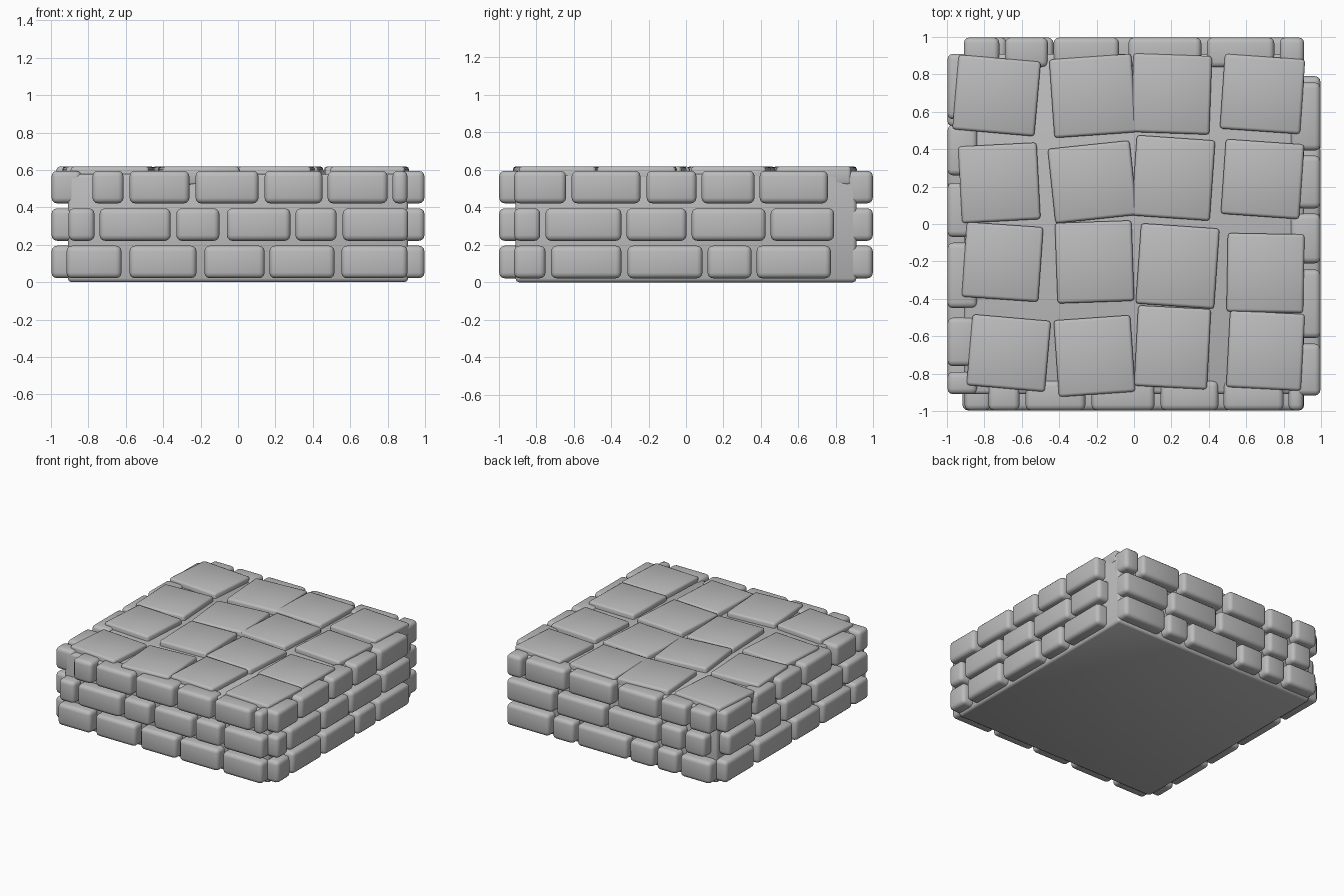
import bpy, bmesh, math
from mathutils import Matrix, Vector

if "Cube" in bpy.data.objects:
    bpy.data.objects.remove(bpy.data.objects["Cube"])

stone = bpy.data.materials.new("grey stone")
stone.diffuse_color = (0.5, 0.5, 0.5, 1)
stone.use_nodes = True
stone.node_tree.nodes["Principled BSDF"].inputs["Base Color"].default_value = stone.diffuse_color


def add_box(bm, center, size, bevel, segments, turn=0.0):
    """Add one bevelled block to a bmesh, turned about its own z axis."""
    part = bmesh.new()
    bmesh.ops.create_cube(part, size=1)
    bmesh.ops.scale(part, vec=size, verts=part.verts)
    bmesh.ops.bevel(part, geom=part.edges[:], offset=bevel, segments=segments,
                    profile=0.5, affect='EDGES')
    part.transform(Matrix.Translation(center) @ Matrix.Rotation(turn, 4, 'Z'))
    temp = bpy.data.meshes.new("temp")
    part.to_mesh(temp)
    part.free()
    bm.from_mesh(temp)
    bpy.data.meshes.remove(temp)


def finish(bm, name):
    mesh = bpy.data.meshes.new(name)
    bm.to_mesh(mesh)
    bm.free()
    mesh.materials.append(stone)
    ob = bpy.data.objects.new(name, mesh)
    bpy.context.collection.objects.link(ob)
    bpy.ops.object.select_all(action='DESELECT')
    bpy.context.view_layer.objects.active = ob
    ob.select_set(True)
    bpy.ops.object.shade_smooth_by_angle(angle=math.radians(50))
    return ob


# Mortar core
bm = bmesh.new()
add_box(bm, (0, 0, 0.289), (1.82, 1.82, 0.578), 0.02, 2)
finish(bm, "mortar_core")

# Brick courses: (start, end) along each wall, listed bottom, middle, top
front = [[(-.917, -.623), (-.58, -.222), (-.18, .142), (.168, .516), (.553, .906)],
         [(-.906, -.767), (-.74, -.36), (-.33, -.10), (-.06, .28), (.307, .527), (.56, .91)],
         [(-.778, -.612), (-.58, -.26), (-.227, .11), (.142, .452), (.479, .80), (.826, .906)]]
right = [[(-.917, -.75), (-.72, -.345), (-.313, .088), (.115, .35), (.377, .773)],
         [(-.917, -.778), (-.75, -.345), (-.318, .003), (.03, .425), (.452, .79)],
         [(-.917, -.64), (-.61, -.243), (-.21, .056), (.083, .366), (.393, .757)]]
back = [[(-.91, -.64), (-.61, -.43), (-.40, -.19), (-.165, .28), (.31, .50), (.53, .91)],
        [(-.86, -.68), (-.65, -.46), (-.43, .01), (.04, .465), (.50, .91)],
        [(-.91, -.72), (-.69, -.46), (-.43, -.08), (-.03, .36), (.39, .75), (.78, .91)]]
left = [[(-.91, -.73), (-.70, -.33), (-.30, .02), (.05, .50), (.54, .91)],
        [(-.91, -.63), (-.60, -.24), (-.20, .15), (.19, .48), (.52, .87)],
        [(-.91, -.79), (-.76, -.50), (-.45, -.10), (-.07, .22), (.26, .53), (.56, .91)]]
course_z = [0.108, 0.308, 0.508]
OUT, DEPTH, HEIGHT = 0.997, 0.16, 0.174

for name, wall, side in (("front_bricks", front, Vector((0, -1, 0))),
                         ("right_bricks", right, Vector((1, 0, 0))),
                         ("back_bricks", back, Vector((0, 1, 0))),
                         ("left_bricks", left, Vector((-1, 0, 0)))):
    bm = bmesh.new()
    along = Vector((abs(side.y), abs(side.x), 0))
    across = Vector((abs(side.x), abs(side.y), 0))
    for z, course in zip(course_z, wall):
        for a, b in course:
            center = side * (OUT - DEPTH / 2) + along * (a + b) / 2 + Vector((0, 0, z))
            size = along * (b - a) + across * DEPTH + Vector((0, 0, HEIGHT))
            add_box(bm, center, size, 0.03, 3)
    finish(bm, name)

# Paving slabs: x, y, width, depth, turn in degrees
slabs = [(-.735, .687, .43, .39, -5), (-.22, .685, .43, .41, 4), (.20, .695, .41, .41, -2),
         (.687, .695, .42, .39, -4), (-.72, .22, .41, .40, 3), (-.222, .225, .43, .39, 6),
         (.21, .246, .41, .42, -4), (.687, .24, .41, .39, -4), (-.703, -.203, .40, .39, -4),
         (-.211, -.203, .40, .42, 2), (.233, -.225, .41, .42, -4), (.703, -.262, .40, .41, -1),
         (-.67, -.69, .41, .37, -5), (-.211, -.706, .40, .40, 4), (.206, -.66, .38, .42, -3),
         (.703, -.677, .39, .40, -3)]
bm = bmesh.new()
for x, y, w, d, turn in slabs:
    add_box(bm, (x, y, 0.568), (w + 0.01, d + 0.01, 0.1), 0.016, 2, math.radians(turn))
finish(bm, "paving_slabs")
